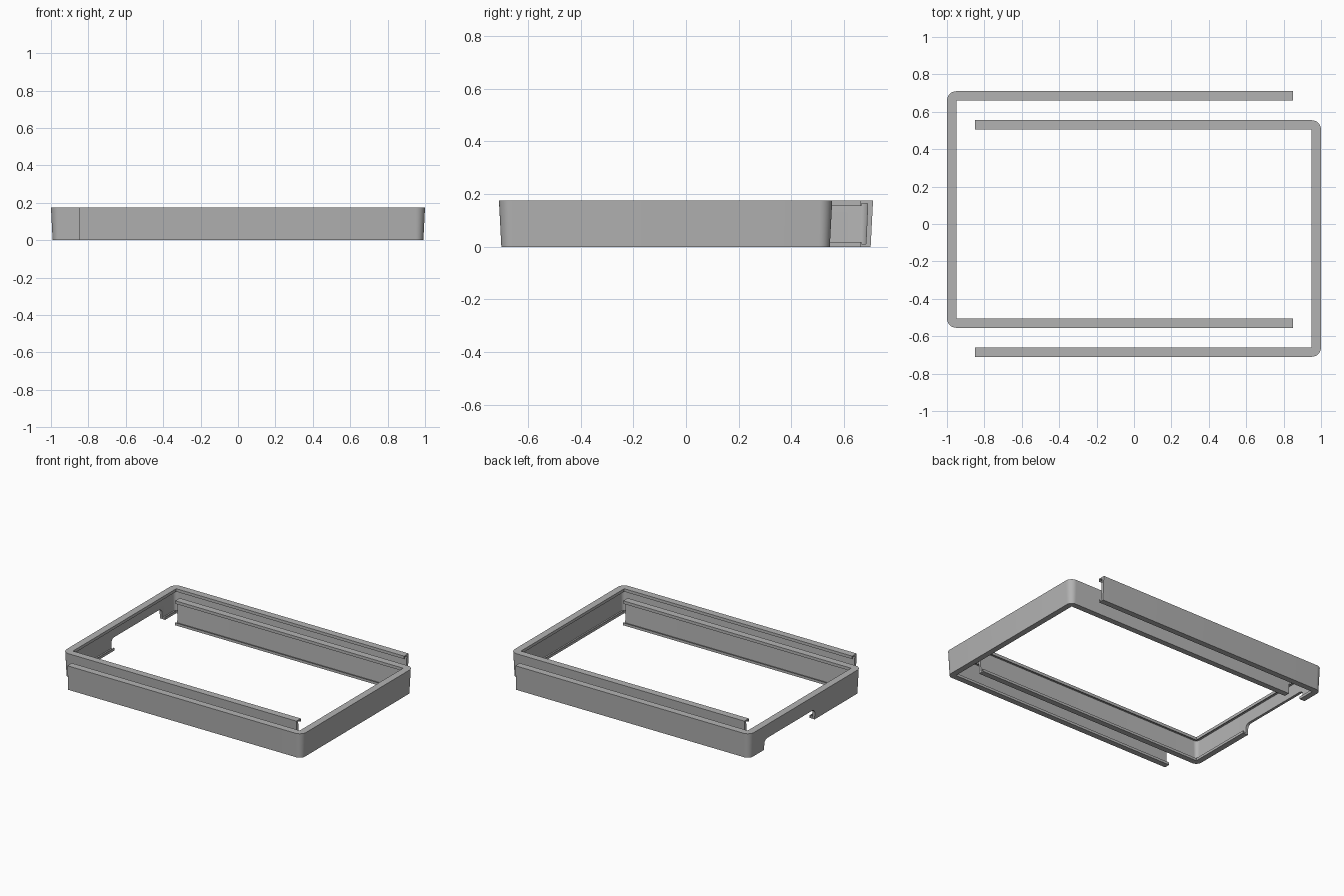
import bpy, bmesh, math
from mathutils import Vector, Matrix

if "Cube" in bpy.data.objects:
    bpy.data.objects.remove(bpy.data.objects["Cube"])

grey = bpy.data.materials.new("mid_grey")
grey.use_nodes = True
colour = (0.45, 0.45, 0.45, 1)
grey.diffuse_color = colour
grey.node_tree.nodes["Principled BSDF"].inputs["Base Color"].default_value = colour

HEIGHT, WIDTH = 0.175, 0.05
BACK, FRONT, SIDE, END = 0.71, -0.555, -1.0, 0.85

# Channel section: inward depth from the outer face, height
section = [(0, HEIGHT), (WIDTH, HEIGHT), (WIDTH, 0.154), (0.044, 0.154),
           (0.044, 0.165), (0.02, 0.165), (0.027, 0.01), (0.044, 0.01),
           (0.044, 0.018), (WIDTH, 0.018), (WIDTH, 0), (0.009, 0)]


def u_path():
    """Inner line of the U with its outward direction, rounded at both corners."""
    xi, yb, yf = SIDE + WIDTH, BACK - WIDTH, FRONT + WIDTH
    path = [(END, yb, 90)]
    path += [(xi, yb, 90 + 90 * i / 8) for i in range(9)]
    path += [(xi, yf, 180 + 90 * i / 8) for i in range(9)]
    path.append((END, yf, 270))
    return path


def make_frame(name):
    bm = bmesh.new()
    rings = []
    for x, y, angle in u_path():
        a = math.radians(angle)
        out = Vector((math.cos(a), math.sin(a), 0))
        rings.append([bm.verts.new(Vector((x, y, z)) + out * (WIDTH - d))
                      for d, z in section])
    n = len(section)
    for r, s in zip(rings, rings[1:]):
        for i in range(n):
            j = (i + 1) % n
            bm.faces.new((r[i], r[j], s[j], s[i]))
    bm.faces.new(rings[0])
    bm.faces.new(rings[-1])
    bmesh.ops.remove_doubles(bm, verts=bm.verts, dist=1e-5)
    bmesh.ops.recalc_face_normals(bm, faces=bm.faces)
    mesh = bpy.data.meshes.new(name)
    bm.to_mesh(mesh)
    bm.free()
    mesh.materials.append(grey)
    obj = bpy.data.objects.new(name, mesh)
    bpy.context.collection.objects.link(obj)
    return obj


def activate(obj):
    bpy.ops.object.select_all(action='DESELECT')
    obj.select_set(True)
    bpy.context.view_layer.objects.active = obj


left_frame = make_frame("notched_u_frame")
right_frame = make_frame("plain_u_frame")
right_frame.data.transform(Matrix.Rotation(math.pi, 4, 'Z'))

# Notch with rounded upper corners in the bottom of one end wall
bpy.ops.mesh.primitive_cube_add(size=1, location=(SIDE, 0.25, 0))
cutter = bpy.context.object
cutter.name = "notch_cutter"
cutter.data.transform(Matrix.Diagonal((0.2, 0.57, 0.15, 1)))
cutter.hide_render = True
bm = bmesh.new()
bm.from_mesh(cutter.data)
edges = [e for e in bm.edges if all(v.co.z > 0 for v in e.verts)
         and abs(e.verts[0].co.y - e.verts[1].co.y) < 1e-4]
bmesh.ops.bevel(bm, geom=edges, offset=0.03, segments=5, profile=0.5, affect='EDGES')
bm.to_mesh(cutter.data)
bm.free()
cutter.data.materials.append(grey)

activate(left_frame)
cut = left_frame.modifiers.new("notch", 'BOOLEAN')
cut.operation = 'DIFFERENCE'
cut.solver = 'EXACT'
cut.object = cutter
bpy.ops.object.modifier_apply(modifier=cut.name)
bpy.data.objects.remove(cutter)

# Smooth rounded corners, crisp section edges
for frame in (left_frame, right_frame):
    activate(frame)
    bpy.ops.object.shade_smooth_by_angle(angle=math.radians(30))
